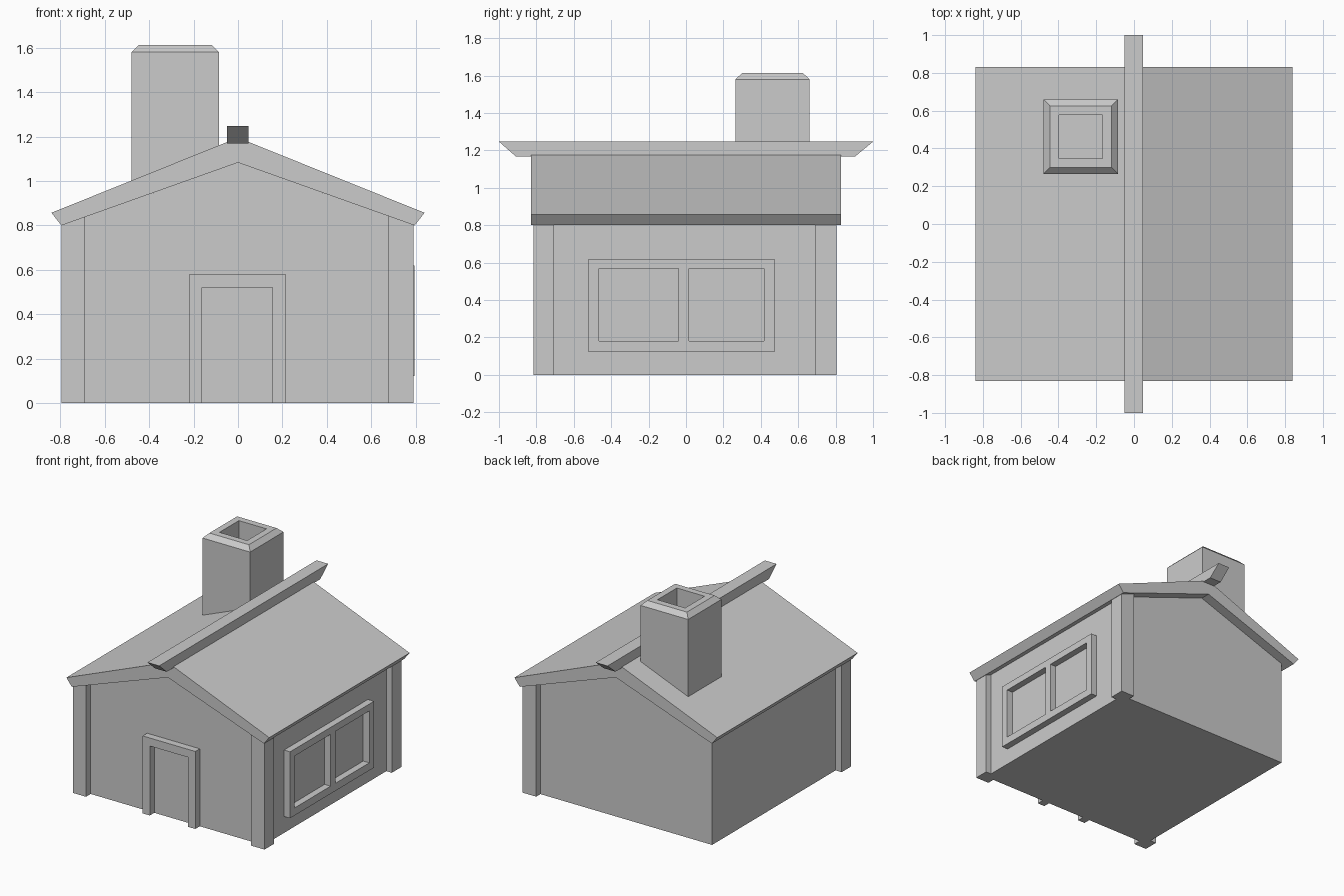
import bpy, bmesh
from mathutils import Vector

if "Cube" in bpy.data.objects:
    bpy.data.objects.remove(bpy.data.objects["Cube"])


def finish(bm, name):
    bmesh.ops.recalc_face_normals(bm, faces=bm.faces[:])
    mesh = bpy.data.meshes.new(name)
    bm.to_mesh(mesh)
    bm.free()
    obj = bpy.data.objects.new(name, mesh)
    bpy.context.collection.objects.link(obj)
    return obj


def extrude_all(bm, offset):
    """Thicken flat faces into a solid, keeping the starting faces as a cap."""
    res = bmesh.ops.extrude_face_region(bm, geom=bm.faces[:], use_keep_orig=True)
    verts = [e for e in res["geom"] if isinstance(e, bmesh.types.BMVert)]
    bmesh.ops.translate(bm, verts=verts, vec=Vector(offset))


def prism(name, outline, y0, y1):
    """Solid from an (x, z) outline running from y0 to y1."""
    bm = bmesh.new()
    bm.faces.new([bm.verts.new((x, y0, z)) for x, z in outline])
    extrude_all(bm, (0, y1 - y0, 0))
    return finish(bm, name)


def loft(name, rings):
    """Closed solid through rectangular rings (x0, x1, y0, y1, z)."""
    bm = bmesh.new()
    loops = [[bm.verts.new(p) for p in ((x0, y0, z), (x1, y0, z), (x1, y1, z), (x0, y1, z))]
             for x0, x1, y0, y1, z in rings]
    bm.faces.new(loops[0])
    bm.faces.new(loops[-1])
    for a, b in zip(loops, loops[1:]):
        for i in range(4):
            j = (i + 1) % 4
            bm.faces.new((a[i], a[j], b[j], b[i]))
    return finish(bm, name)


def under(x):
    """Height of the roof underside at x."""
    return 1.083 - 0.356 * abs(x)


# Walls with gabled ends
WX, WY0, WY1 = 0.745, -0.76, 0.755
prism("walls", [(-WX, 0), (WX, 0), (WX, under(WX)), (0, under(0)), (-WX, under(WX))], WY0, WY1)

# Bent roof slab with slanted eaves
prism("roof", [(-0.84, 0.857), (0, 1.195), (0.84, 0.857),
               (0.795, 0.80), (0, 1.083), (-0.795, 0.80)], -0.83, 0.83)

# Corner posts (the back left corner has none)
for name, x0, x1, y0, y1 in (("front_left_post", -0.795, -0.688, -0.815, -0.705),
                             ("front_right_post", 0.677, 0.79, -0.815, -0.705),
                             ("back_right_post", 0.677, 0.79, 0.69, 0.805)):
    prism(name, [(x0, 0), (x1, 0), (x1, under(x1)), (x0, under(x0))], y0, y1)

# Ridge beam with undercut ends
loft("ridge_beam", [(-0.05, 0.047, -0.91, 0.905, 1.168), (-0.05, 0.047, -1.0, 1.0, 1.247)])

# Chimney: shaft, bevelled rim and flue
C = (-0.48, -0.085, 0.265, 0.66)


def ring(inset, z):
    return (C[0] + inset, C[1] - inset, C[2] + inset, C[3] - inset, z)


loft("chimney", [ring(0, 0.95), ring(0, 1.58), ring(0.034, 1.613),
                 ring(0.083, 1.613), ring(0.083, 1.31)])

# Door frame
prism("door_frame", [(-0.22, 0), (-0.22, 0.58), (0.216, 0.58), (0.216, 0),
                     (0.156, 0), (0.156, 0.52), (-0.161, 0.52), (-0.161, 0)], -0.813, WY0)

# Double window frame: a grid of cells with the two panes left open
ys = (-0.52, -0.465, -0.04, 0.016, 0.417, 0.473)
zs = (0.123, 0.18, 0.568, 0.62)
bm = bmesh.new()
grid = [[bm.verts.new((WX, y, z)) for z in zs] for y in ys]
for i in range(5):
    for j in range(3):
        if j == 1 and i in (1, 3):
            continue
        bm.faces.new((grid[i][j], grid[i + 1][j], grid[i + 1][j + 1], grid[i][j + 1]))
extrude_all(bm, (0.05, 0, 0))
finish(bm, "window_frame")
